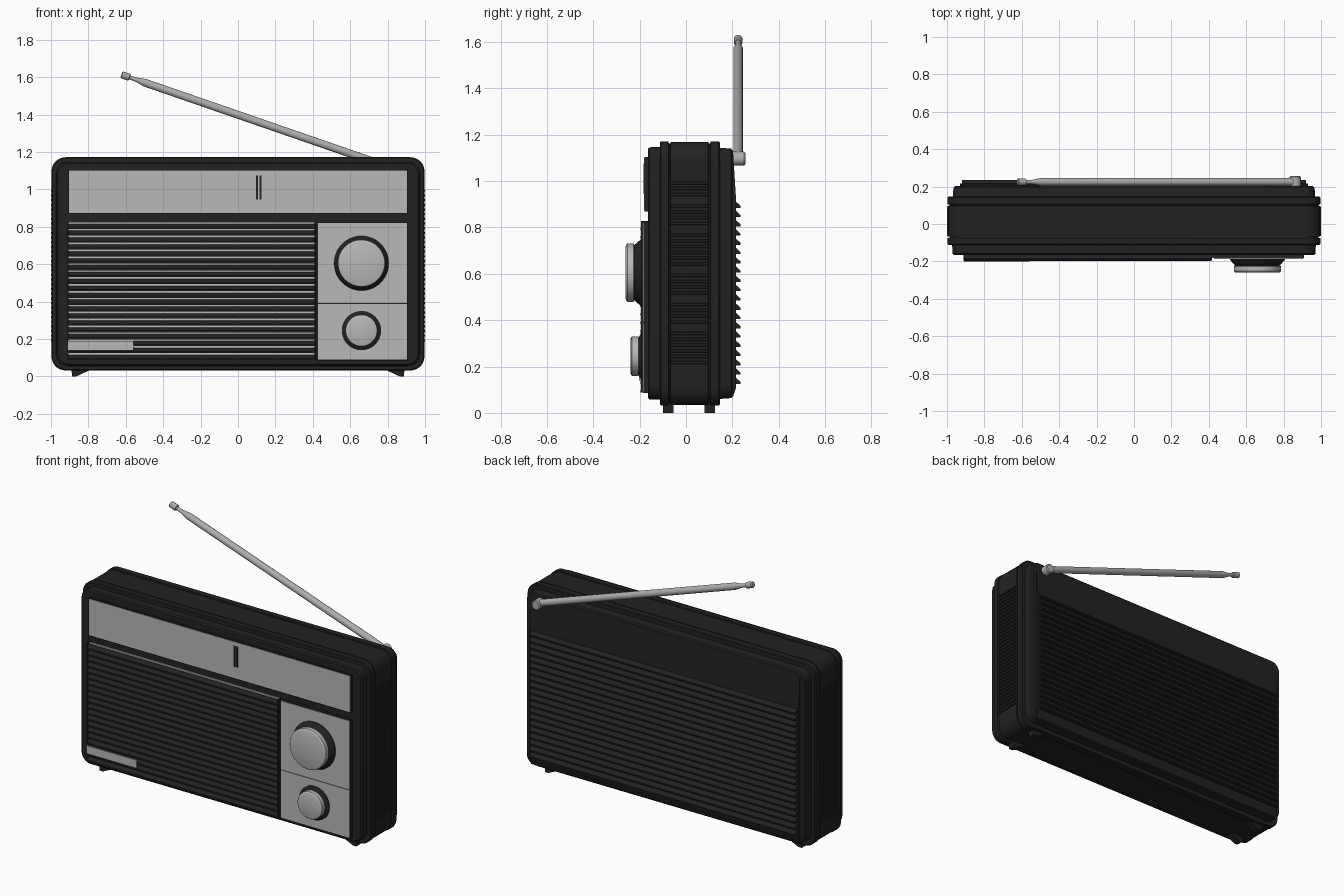
import bpy, bmesh, math
from mathutils import Vector

cube = bpy.data.objects.get("Cube")
if cube:
    bpy.data.objects.remove(cube, do_unlink=True)


def material(name, value):
    m = bpy.data.materials.new(name)
    m.use_nodes = True
    col = (value, value, value, 1)
    m.diffuse_color = col
    m.node_tree.nodes["Principled BSDF"].inputs["Base Color"].default_value = col
    return m


BLACK = material("black plastic", 0.016)
SILVER = material("silver panel", 0.48)
METAL = material("antenna metal", 0.42)


def finish(name, bm, mat, smooth=False):
    bmesh.ops.recalc_face_normals(bm, faces=bm.faces)
    me = bpy.data.meshes.new(name)
    bm.to_mesh(me)
    bm.free()
    me.materials.append(mat)
    ob = bpy.data.objects.new(name, me)
    bpy.context.collection.objects.link(ob)
    if smooth:
        bpy.ops.object.select_all(action='DESELECT')
        ob.select_set(True)
        bpy.context.view_layer.objects.active = ob
        bpy.ops.object.shade_smooth_by_angle(angle=math.radians(30))
    return ob


def skin(bm, loops):
    """Bridge rings of points and cap both ends."""
    rings = [[bm.verts.new(p) for p in loop] for loop in loops]
    n = len(rings[0])
    for a, b in zip(rings, rings[1:]):
        for i in range(n):
            j = (i + 1) % n
            bm.faces.new((a[i], a[j], b[j], b[i]))
    bm.faces.new(rings[0])
    bm.faces.new(rings[-1])


def box(name, x, y, z, mat):
    bm = bmesh.new()
    skin(bm, [[(x[0], yy, z[0]), (x[1], yy, z[0]), (x[1], yy, z[1]), (x[0], yy, z[1])] for yy in y])
    return finish(name, bm, mat)


def extrude_x(bm, profile, x0, x1):
    """Extrude a (y, z) profile along x."""
    skin(bm, [[(x, y, z) for y, z in profile] for x in (x0, x1)])


def lathe(name, start, axis, profile, mat, n=40):
    """Turn (distance, radius) pairs about an axis."""
    start, axis = Vector(start), Vector(axis).normalized()
    u = axis.orthogonal().normalized()
    v = axis.cross(u)
    loops = [[start + axis * d + (u * math.cos(t) + v * math.sin(t)) * r
              for t in (2 * math.pi * i / n for i in range(n))] for d, r in profile]
    bm = bmesh.new()
    skin(bm, loops)
    return finish(name, bm, mat, True)


def rounded_rect(y, inset, steps=8):
    w, h, r = 1.0 - inset - 0.003, 0.57 - inset, 0.075 - inset * 0.5
    pts = []
    for k, (sx, sz) in enumerate([(1, 1), (-1, 1), (-1, -1), (1, -1)]):
        for i in range(steps + 1):
            a = math.pi / 2 * (k + i / steps)
            pts.append((sx * (w - r) + r * math.cos(a), y, 0.602 + sz * (h - r) + r * math.sin(a)))
    return pts


# Stepped case with raised bands at the front and back seams
sections = [(-0.165, 0.034), (-0.158, 0.026), (-0.112, 0.025), (-0.112, 0.005), (-0.107, 0),
            (-0.076, 0), (-0.074, 0.01), (-0.068, 0.01), (-0.066, 0.003),
            (0.096, 0.003), (0.098, 0.01), (0.104, 0.01), (0.106, 0), (0.141, 0), (0.146, 0.005),
            (0.146, 0.028), (0.195, 0.032), (0.202, 0.04)]
bm = bmesh.new()
skin(bm, [rounded_rect(y, inset) for y, inset in sections])
finish("case", bm, BLACK, True)

# Grip ridges on both ends
bm = bmesh.new()
for side in (-1, 1):
    for i in range(33):
        z = 0.185 + i * 0.025
        skin(bm, [[(side * 0.99, y, z), (side * 1.0, y, z + 0.003),
                   (side * 1.0, y, z + 0.012), (side * 0.99, y, z + 0.015)] for y in (-0.064, 0.094)])
finish("side_grips", bm, BLACK)

# Tapered back cover with louvres
bm = bmesh.new()
extrude_x(bm, [(0.19, 1.13), (0.203, 1.13), (0.216, 0.92), (0.216, 0.11), (0.203, 0.07), (0.19, 0.07)], -0.93, 0.93)
finish("back_cover", bm, BLACK)
bm = bmesh.new()
for i in range(20):
    z = 0.125 + i * 0.04
    extrude_x(bm, [(0.212, z), (0.236, z), (0.236, z + 0.008), (0.212, z + 0.03)], -0.92, 0.92)
finish("back_louvres", bm, BLACK)

# Tuning dial with a double needle
box("dial_block", (-0.908, 0.908), (-0.178, -0.16), (0.868, 1.105), BLACK)
box("dial_plate", (-0.903, 0.903), (-0.181, -0.177), (0.873, 1.1), SILVER)
for name, x in (("needle_left", 0.096), ("needle_right", 0.114)):
    box(name, (x, x + 0.012), (-0.184, -0.18), (0.945, 1.075), BLACK)

# Speaker grille: light backing behind dark slats
box("grille_backing", (-0.905, 0.41), (-0.174, -0.16), (0.09, 0.825), SILVER)
bm = bmesh.new()
pitch = 0.0369
for i in range(20):
    z = 0.088 + i * pitch
    extrude_x(bm, [(-0.165, z), (-0.197, z), (-0.197, z + 0.009), (-0.178, z + 0.027), (-0.165, z + 0.027)],
              -0.908, 0.412)
finish("grille_slats", bm, BLACK)
for name, x in (("grille_left_edge", -0.912), ("grille_right_edge", 0.41)):
    box(name, (x, x + 0.007), (-0.195, -0.16), (0.088, 0.828), BLACK)
box("badge", (-0.908, -0.56), (-0.202, -0.194), (0.14, 0.19), SILVER)

# Control panel in two plates
box("control_block", (0.42, 0.908), (-0.183, -0.16), (0.085, 0.825), BLACK)
for name, z in (("upper_control_plate", (0.392, 0.821)), ("lower_control_plate", (0.09, 0.388))):
    box(name, (0.427, 0.903), (-0.187, -0.182), z, SILVER)

# Knobs on flared dark collars
for name, z, r, front in (("tuning", 0.605, 0.126, 0.26), ("volume", 0.245, 0.085, 0.24)):
    lathe(name + "_collar", (0.66, -0.18, z), (0, -1, 0),
          [(0, r + 0.02), (0.012, r + 0.02), (front - 0.213, r - 0.01), (front - 0.205, r - 0.01)], BLACK, 48)
    lathe(name + "_knob", (0.66, -front, z), (0, 1, 0),
          [(0, r - 0.012), (0.003, r - 0.004), (0.008, r), (0.034, r), (0.036, r - 0.004)], SILVER, 48)

# Telescopic antenna on its pivot
pivot = Vector((0.865, 0.225, 1.1))
tip = Vector((-0.612, 0.225, 1.61))
length = (tip - pivot).length
lathe("antenna_pivot", (0.862, 0.2, 1.097), (0, 1, 0), [(0, 0.03), (0.05, 0.03), (0.056, 0.025)], METAL, 24)
lathe("antenna_rod", pivot, tip - pivot,
      [(0, 0.021), (length - 0.12, 0.021), (length - 0.07, 0.011), (length - 0.03, 0.011)], METAL, 20)
lathe("antenna_tip", tip, pivot - tip,
      [(-0.012, 0.014), (-0.008, 0.019), (0.032, 0.019), (0.036, 0.014)], METAL, 20)

# Four wedge feet
for side, label in ((1, "left"), (-1, "right")):
    for y0, place in ((-0.1, "front"), (0.08, "back")):
        bm = bmesh.new()
        skin(bm, [[(side * x, y, z) for x, z in ((0.89, 0.05), (0.888, 0.0), (0.865, 0.0), (0.8, 0.03), (0.8, 0.05))]
                  for y in (y0, y0 + 0.045)])
        finish(place + "_" + label + "_foot", bm, BLACK)
